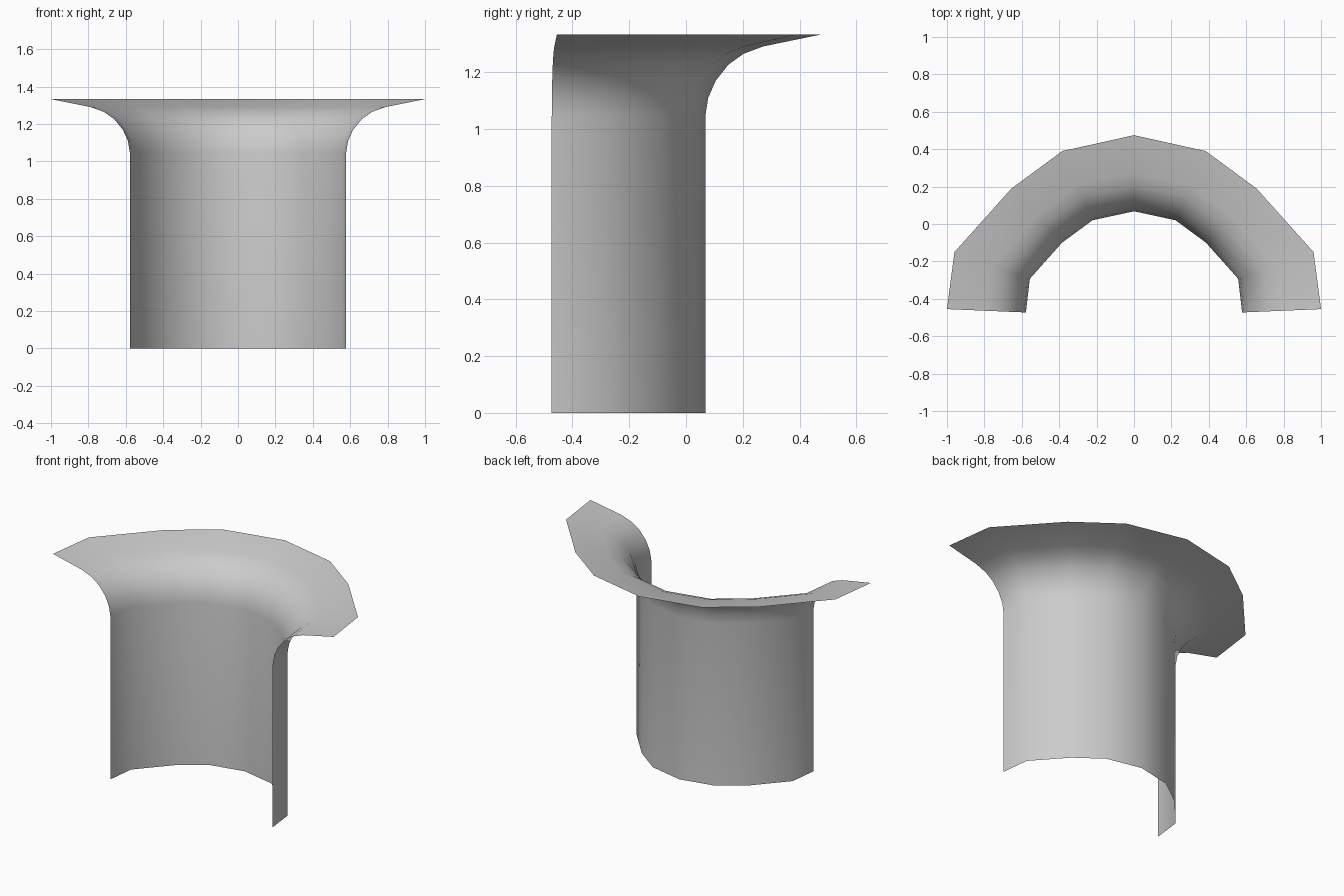
import bpy, bmesh

if "Cube" in bpy.data.objects:
    bpy.data.objects.remove(bpy.data.objects["Cube"])

# Half plan outlines from the open end to the middle of the back
inner = [(0.578, -0.473), (0.557, -0.293), (0.385, -0.10), (0.222, 0.02), (0, 0.068)]
outer = [(1.0, -0.455), (0.96, -0.15), (0.655, 0.19), (0.383, 0.39), (0, 0.475)]

# Flare profile: (share of the way from inner to outer outline, height)
profile = [(0, 0), (0, 1.045), (0.025, 1.11), (0.09, 1.17), (0.2, 1.227),
           (0.33, 1.265), (0.5, 1.291), (1, 1.333)]


def mirrored(half):
    return half + [(-x, y) for x, y in reversed(half[:-1])]


# Curved wall sweeping into a flat flared rim
bm = bmesh.new()
rows = []
for t, z in profile:
    rows.append([bm.verts.new((a[0] + (b[0] - a[0]) * t, a[1] + (b[1] - a[1]) * t, z))
                 for a, b in zip(mirrored(inner), mirrored(outer))])
for low, high in zip(rows, rows[1:]):
    for i in range(len(low) - 1):
        face = bm.faces.new((low[i + 1], low[i], high[i], high[i + 1]))
        face.smooth = True

mesh = bpy.data.meshes.new("flared_wall")
bm.to_mesh(mesh)
bm.free()
wall = bpy.data.objects.new("flared_wall", mesh)
bpy.context.collection.objects.link(wall)
